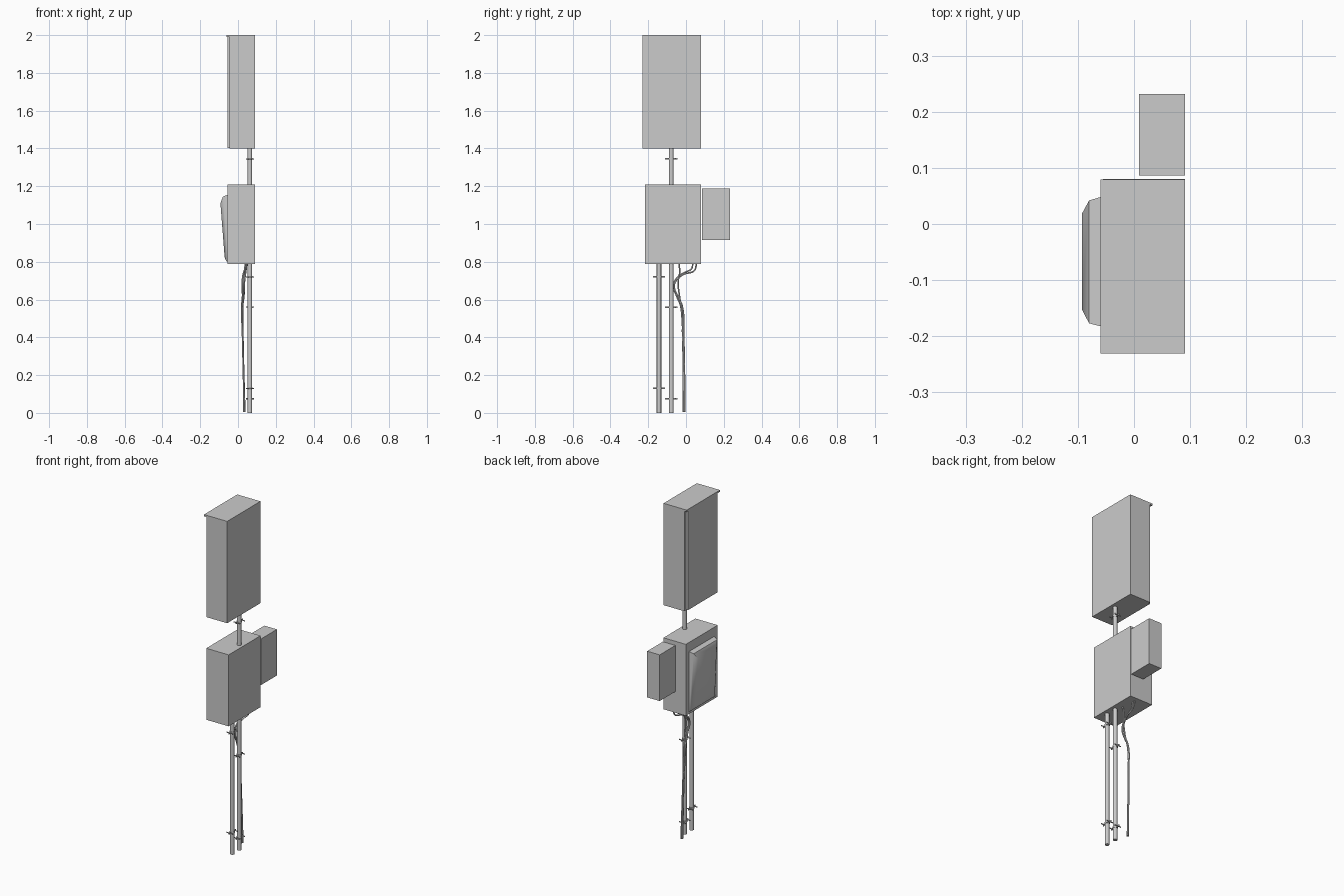
import bpy, bmesh
from math import radians
from mathutils import Matrix, Vector

if "Cube" in bpy.data.objects:
    bpy.data.objects.remove(bpy.data.objects["Cube"])


def finish(name, bm, smooth=False):
    bmesh.ops.recalc_face_normals(bm, faces=bm.faces)
    me = bpy.data.meshes.new(name)
    bm.to_mesh(me)
    bm.free()
    ob = bpy.data.objects.new(name, me)
    bpy.context.collection.objects.link(ob)
    if smooth:
        bpy.ops.object.select_all(action='DESELECT')
        ob.select_set(True)
        bpy.context.view_layer.objects.active = ob
        bpy.ops.object.shade_smooth_by_angle(angle=radians(35))
    return ob


def add_box(bm, x, y, z):
    size = Vector((x[1] - x[0], y[1] - y[0], z[1] - z[0]))
    mid = Vector((sum(x) / 2, sum(y) / 2, sum(z) / 2))
    bmesh.ops.create_cube(bm, size=1, matrix=Matrix.Translation(mid) @ Matrix.Diagonal((*size, 1)))


def box(name, x, y, z):
    bm = bmesh.new()
    add_box(bm, x, y, z)
    return finish(name, bm)


def add_cyl(bm, center, radius, depth, axis='Z', sides=16):
    rot = Matrix.Rotation(radians(90), 4, 'Y') if axis == 'X' else Matrix()
    bmesh.ops.create_cone(bm, cap_ends=True, segments=sides, radius1=radius, radius2=radius,
                          depth=depth, matrix=Matrix.Translation(center) @ rot)


# Upper cabinet: body, overhanging top lip and raised door
box("upper_cabinet", (-0.044, 0.091), (-0.231, 0.079), (1.40, 1.99))
box("upper_cabinet_top", (-0.06, 0.091), (-0.231, 0.079), (1.99, 2.0))
box("upper_cabinet_door", (-0.056, -0.043), (-0.211, 0.061), (1.403, 1.99))

# Lower cabinet and the small side box
box("lower_cabinet", (-0.055, 0.091), (-0.217, 0.080), (0.787, 1.208))
box("side_box", (0.009, 0.091), (0.086, 0.232), (0.915, 1.187))

# Domed cover on the lower cabinet, deeper towards the top
rings = [((-0.053, -0.053), (-0.184, 0.050), (0.797, 1.155)),
         ((-0.064, -0.080), (-0.177, 0.042), (0.806, 1.145)),
         ((-0.071, -0.093), (-0.152, 0.018), (0.825, 1.110))]
bm = bmesh.new()
for xs, ys, zs in rings:
    for x, z in zip(xs, zs):
        for y in ys:
            bm.verts.new((x, y, z))
bmesh.ops.convex_hull(bm, input=bm.verts)
finish("domed_cover", bm, True)

# Conduits
PX, PR = 0.063, 0.012
pipes = {"long_conduit": (-0.078, 1.41, (0.075, 0.56, 1.345)),
         "short_conduit": (-0.143, 0.80, (0.13, 0.72))}
for name, (y, top, straps) in pipes.items():
    bm = bmesh.new()
    add_cyl(bm, (PX, y, top / 2), PR, top)
    finish(name, bm, True)
    # Straps: ring, two ears and a bolt through each ear
    for i, z in enumerate(straps):
        bm = bmesh.new()
        add_cyl(bm, (PX, y, z), PR + 0.002, 0.009)
        for s in (-1, 1):
            a, b = sorted((y + s * 0.012, y + s * 0.032))
            add_box(bm, (PX - 0.002, PX + 0.002), (a, b), (z - 0.0045, z + 0.0045))
            add_cyl(bm, (PX, y + s * 0.022, z), 0.003, 0.042, 'X', 8)
        finish(f"{name}_strap_{i + 1}", bm, True)

# Loose cables running from the lower cabinet to the ground
cables = [
    [(0.045, 0.055, 0.80), (0.042, 0.045, 0.755), (0.035, -0.016, 0.732), (0.03, -0.053, 0.70),
     (0.028, -0.062, 0.665), (0.03, -0.042, 0.615), (0.025, -0.020, 0.565), (0.026, -0.012, 0.40),
     (0.036, -0.006, 0.006)],
    [(0.038, 0.035, 0.80), (0.036, 0.030, 0.765), (0.03, -0.010, 0.742), (0.024, -0.048, 0.715),
     (0.022, -0.066, 0.67), (0.024, -0.050, 0.62), (0.02, -0.028, 0.565), (0.024, -0.018, 0.40),
     (0.033, -0.014, 0.006)],
    [(0.048, -0.037, 0.80), (0.04, -0.034, 0.74), (0.034, -0.042, 0.69), (0.032, -0.036, 0.63),
     (0.022, -0.024, 0.54), (0.028, -0.014, 0.30), (0.030, -0.010, 0.006)],
]
for i, pts in enumerate(cables):
    cu = bpy.data.curves.new(f"cable_{i + 1}", 'CURVE')
    cu.dimensions = '3D'
    cu.bevel_depth = 0.0042
    cu.bevel_resolution = 2
    cu.use_fill_caps = True
    cu.resolution_u = 6
    sp = cu.splines.new('BEZIER')
    sp.bezier_points.add(len(pts) - 1)
    for bp, co in zip(sp.bezier_points, pts):
        bp.co = co
        bp.handle_left_type = bp.handle_right_type = 'AUTO'
    bpy.context.collection.objects.link(bpy.data.objects.new(f"cable_{i + 1}", cu))
